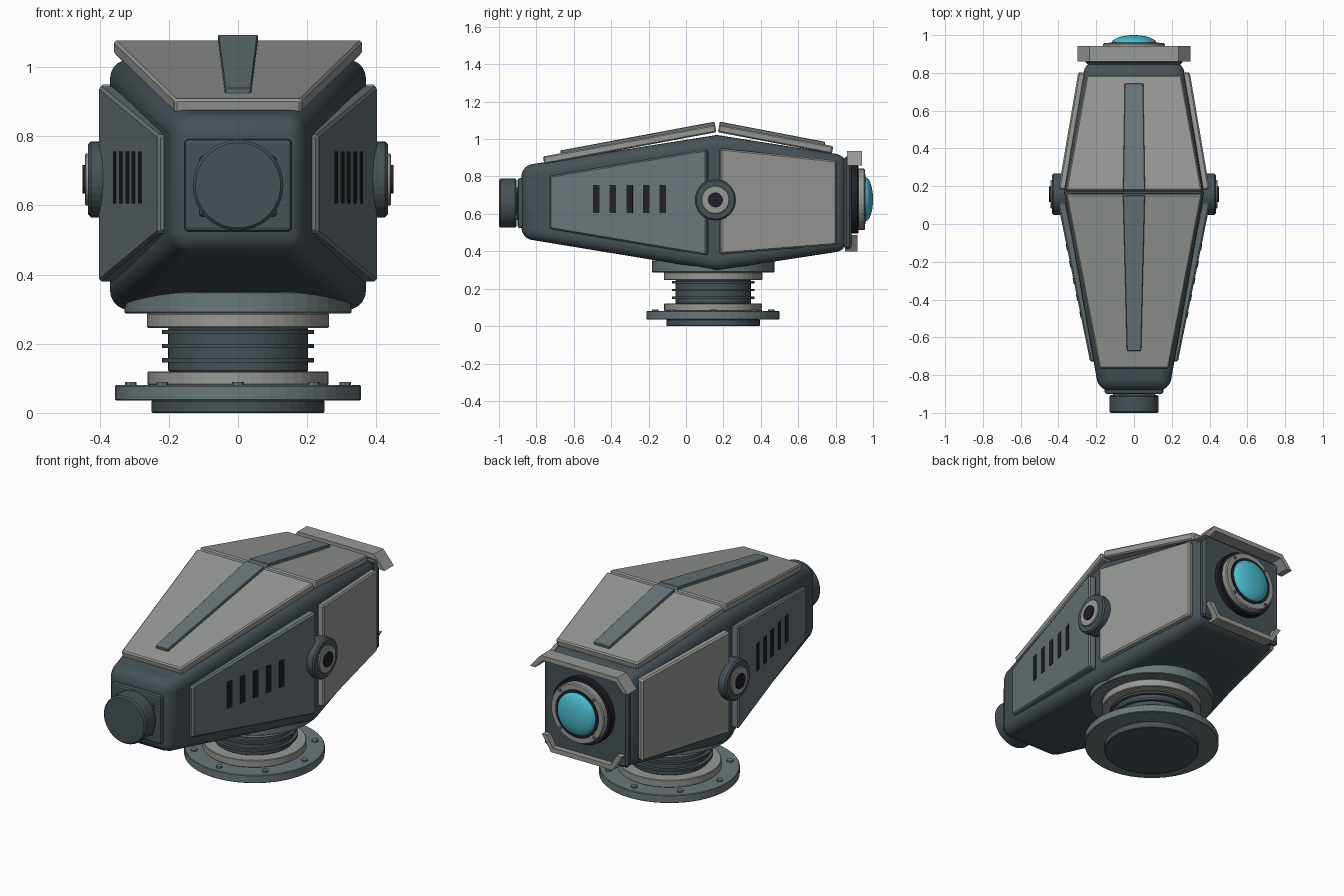
import bpy, bmesh, math
from mathutils import Vector, Matrix

if "Cube" in bpy.data.objects:
    bpy.data.objects.remove(bpy.data.objects["Cube"])


def mat(name, rgb):
    m = bpy.data.materials.new(name)
    m.diffuse_color = (*rgb, 1)
    m.use_nodes = True
    m.node_tree.nodes["Principled BSDF"].inputs["Base Color"].default_value = m.diffuse_color
    return m


SLATE = mat("dark slate", (0.062, 0.084, 0.096))
STEEL = mat("mid steel", (0.145, 0.185, 0.195))
GREY = mat("light grey", (0.31, 0.32, 0.305))
BLACK = mat("near black", (0.014, 0.014, 0.02))
CYAN = mat("cyan glass", (0.07, 0.5, 0.62))


def finish(name, bm, m, bevel=0.0, segs=1, smooth=False):
    bmesh.ops.recalc_face_normals(bm, faces=bm.faces)
    me = bpy.data.meshes.new(name)
    bm.to_mesh(me)
    bm.free()
    ob = bpy.data.objects.new(name, me)
    bpy.context.collection.objects.link(ob)
    me.materials.append(m)
    if bevel:
        b = ob.modifiers.new("bevel", 'BEVEL')
        b.width, b.segments = bevel, segs
        b.limit_method, b.angle_limit = 'ANGLE', math.radians(35)
    if smooth:
        for p in me.polygons:
            p.use_smooth = True
    return ob


def loft(name, rings, m, **kw):
    """Skin through matching point loops, capped at both ends."""
    bm = bmesh.new()
    vs = [[bm.verts.new(p) for p in r] for r in rings]
    n = len(rings[0])
    for a, b in zip(vs, vs[1:]):
        for i in range(n):
            j = (i + 1) % n
            bm.faces.new((a[i], a[j], b[j], b[i]))
    bm.faces.new(vs[0])
    bm.faces.new(vs[-1])
    return finish(name, bm, m, **kw)


def panel(name, quad, out, thick, m, bevel=0.008):
    """Plate whose outer face is quad; it is thickened away from out."""
    q = [Vector(p) for p in quad]
    n = (q[1] - q[0]).cross(q[2] - q[0]).normalized()
    if n.dot(Vector(out)) < 0:
        n = -n
    return loft(name, [q, [p - n * thick for p in q]], m, bevel=bevel)


def disc(name, r, a, b, axis, centre, m, bevel=0.0, sides=32):
    """Cylinder along an axis letter, from coordinate a to b."""
    bm = bmesh.new()
    bmesh.ops.create_cone(bm, cap_ends=True, segments=sides, radius1=r, radius2=r, depth=abs(b - a))
    rot = {'x': Matrix.Rotation(math.pi / 2, 4, 'Y'), 'y': Matrix.Rotation(math.pi / 2, 4, 'X'),
           'z': Matrix.Identity(4)}[axis]
    c = Vector(centre)
    c['xyz'.index(axis)] = (a + b) / 2
    bmesh.ops.transform(bm, matrix=Matrix.Translation(c) @ rot, verts=bm.verts)
    return finish(name, bm, m, bevel)


def box(name, lo, hi, m, bevel=0.0, segs=1):
    ring = lambda y: [(lo[0], y, lo[2]), (hi[0], y, lo[2]), (hi[0], y, hi[2]), (lo[0], y, hi[2])]
    return loft(name, [ring(lo[1]), ring(hi[1])], m, bevel=bevel, segs=segs)


# Swivel base: stacked discs with ribs and bolts
BY = 0.145
for name, r, a, b, m in [
        ("base_foot", 0.25, 0, 0.036, SLATE), ("base_flange", 0.355, 0.036, 0.08, STEEL),
        ("base_lower_ring", 0.262, 0.08, 0.12, GREY), ("base_column", 0.202, 0.12, 0.246, SLATE),
        ("base_upper_ring", 0.263, 0.246, 0.288, GREY), ("base_turntable", 0.328, 0.288, 0.35, STEEL)]:
    disc(name, r, a, b, 'z', (0, BY, 0), m, 0.003, 48)
for i, z in enumerate((0.152, 0.193, 0.234)):
    disc(f"column_rib_{i}", 0.22, z - 0.006, z + 0.006, 'z', (0, BY, 0), SLATE, sides=48)
for i in range(8):
    t = i * math.pi / 4
    disc(f"flange_bolt_{i}", 0.017, 0.075, 0.089, 'z',
         (0.31 * math.cos(t), BY + 0.31 * math.sin(t), 0), STEEL, sides=8)

# Main hull: three rectangular sections with rounded long edges
sections = [(-0.88, 0.187, 0.47, 0.857), (0.165, 0.37, 0.298, 1.022), (0.86, 0.258, 0.405, 0.912)]
hull = loft("hull", [[(-w, y, a), (w, y, a), (w, y, b), (-w, y, b)] for y, w, a, b in sections],
            SLATE, bevel=0.055, segs=5, smooth=True)
bpy.context.view_layer.objects.active = hull
hull.select_set(True)
bpy.ops.object.shade_smooth_by_angle(angle=math.radians(30))
hull.select_set(False)

# Side armour, vents and pivots on both sides
fx = lambda y: 0.232 + (y + 0.73) * (0.403 - 0.232) / 0.84    # outer surface of the front side plate
for s, side in ((1, "right"), (-1, "left")):
    panel(side + "_front_plate", [(s * fx(-0.73), -0.73, 0.52), (s * fx(0.11), 0.11, 0.378),
                                  (s * fx(0.11), 0.11, 0.945), (s * fx(-0.73), -0.73, 0.803)],
          (s, 0, 0), 0.045, STEEL)
    panel(side + "_rear_plate", [(s * 0.4, 0.185, 0.385), (s * 0.295, 0.805, 0.435),
                                 (s * 0.295, 0.805, 0.885), (s * 0.4, 0.185, 0.95)],
          (s, 0, 0), 0.04, GREY)
    for i in range(5):
        y = -0.48 + i * 0.089
        a, b = y - 0.017, y + 0.017
        e = 0.003
        panel(f"{side}_vent_{i}", [(s * (fx(a) + e), a, 0.605), (s * (fx(b) + e), b, 0.605),
                                   (s * (fx(b) + e), b, 0.755), (s * (fx(a) + e), a, 0.755)],
              (s, 0, 0), 0.008, BLACK, 0)
    pc = (0, 0.157, 0.675)
    disc(side + "_pivot", 0.11, s * 0.33, s * 0.433, 'x', pc, SLATE, 0.008)
    disc(side + "_pivot_ring", 0.075, s * 0.42, s * 0.442, 'x', pc, GREY, 0.003)
    disc(side + "_pivot_hub", 0.041, s * 0.43, s * 0.449, 'x', pc, BLACK, sides=12)

# Roof armour and centre stripe: (front y, half width, z), (back y, half width, z)
for name, (y0, w0, z0), (y1, w1, z1), t, m in [
        ("roof_front_plate", (-0.765, 0.183, 0.907), (0.155, 0.36, 1.078), 0.042, GREY),
        ("roof_rear_plate", (0.178, 0.36, 1.078), (0.788, 0.25, 0.962), 0.042, GREY),
        ("stripe_front", (-0.672, 0.038, 0.939), (0.152, 0.058, 1.093), 0.025, STEEL),
        ("stripe_rear", (0.181, 0.058, 1.093), (0.745, 0.049, 0.985), 0.025, STEEL)]:
    panel(name, [(-w0, y0, z0), (w0, y0, z0), (w1, y1, z1), (-w1, y1, z1)],
          (0, 0, 1), t, m, 0.007 if m is GREY else 0.003)

# Front cap: plate, square mount and round plug
box("front_plate", (-0.155, -0.9, 0.524), (0.155, -0.86, 0.792), SLATE, 0.012, 2)
box("front_mount", (-0.112, -0.918, 0.568), (0.112, -0.89, 0.742), SLATE, 0.006)
disc("front_plug", 0.131, -1.0, -0.905, 'y', (0, 0, 0.658), SLATE, 0.008, 48)

# Rear face with stepped lens housing
box("rear_plate", (-0.258, 0.845, 0.412), (0.258, 0.885, 0.908), SLATE, 0.012)
LC = (0, 0, 0.678)
disc("lens_housing", 0.182, 0.87, 0.922, 'y', LC, BLACK, 0.004, 40)
disc("lens_ring", 0.164, 0.91, 0.957, 'y', LC, GREY, 0.005, 40)
disc("lens_seat", 0.132, 0.94, 0.961, 'y', LC, BLACK, 0, 40)
for i in range(4):
    t = math.pi / 4 + i * math.pi / 2
    disc(f"lens_bolt_{i}", 0.009, 0.95, 0.963, 'y',
         (0.148 * math.cos(t), 0, LC[2] + 0.148 * math.sin(t)), STEEL, sides=8)
bm = bmesh.new()
bmesh.ops.create_uvsphere(bm, u_segments=40, v_segments=20, radius=1)
bmesh.ops.transform(bm, matrix=Matrix.Translation((0, 0.958, LC[2])) @ Matrix.Rotation(-math.pi / 2, 4, 'X')
                    @ Matrix.Diagonal((0.118, 0.118, 0.042, 1)), verts=bm.verts)
finish("lens", bm, CYAN, smooth=True)


# Folded visors above and below the lens
def visor(name, w, fold, z_tip, z_flat, t, y0, y1):
    prof = [(-w, z_tip), (-fold, z_flat), (fold, z_flat), (w, z_tip),
            (w - 1.2 * abs(t), z_tip), (fold - 0.4 * abs(t), z_flat + t),
            (-fold + 0.4 * abs(t), z_flat + t), (-w + 1.2 * abs(t), z_tip)]
    loft(name, [[(x, y, z) for x, z in prof] for y in (y0, y1)], GREY)


visor("upper_visor", 0.3, 0.235, 0.86, 0.936, -0.026, 0.86, 0.942)
visor("lower_visor", 0.245, 0.19, 0.487, 0.4, 0.026, 0.85, 0.917)
